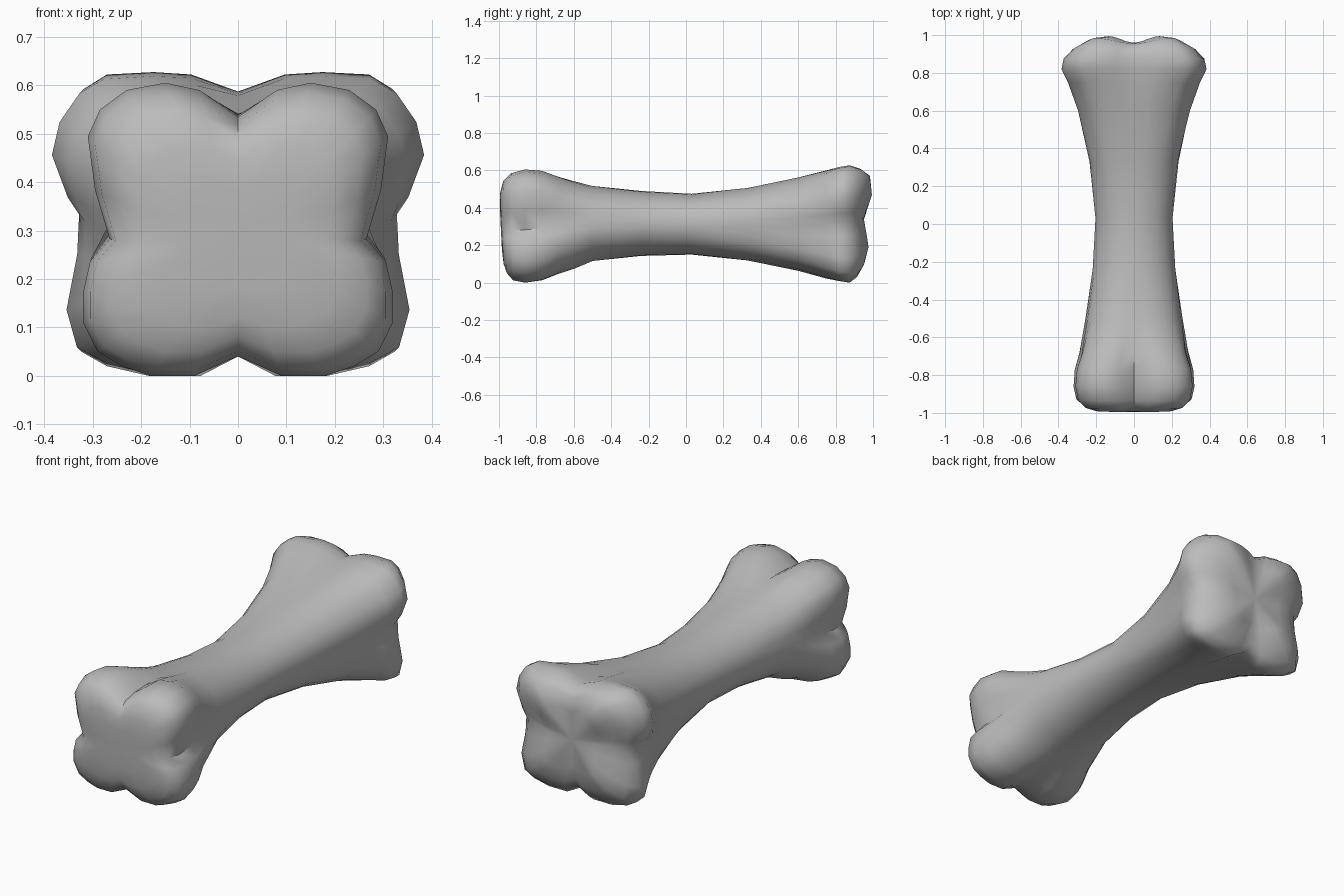
import bpy
import bmesh
import math

default_cube = bpy.data.objects.get("Cube")
if default_cube:
    bpy.data.objects.remove(default_cube, do_unlink=True)


def make_material(name, colour):
    material = bpy.data.materials.new(name)
    material.use_nodes = True
    material.diffuse_color = colour
    shader = material.node_tree.nodes["Principled BSDF"]
    shader.inputs["Base Color"].default_value = colour
    shader.inputs["Roughness"].default_value = 0.7
    return material


def normalise(outline):
    """Scale a half outline to unit half width and heights from -1 to 1."""
    width = max(x for x, z in outline)
    low = min(z for x, z in outline)
    high = max(z for x, z in outline)
    return [(x / width, 2 * (z - low) / (high - low) - 1) for x, z in outline]


# Half outlines, top centre to bottom centre: four-lobed knuckles, round shaft
front_knuckle = normalise([
    (0, .53), (.08, .585), (.15, .6), (.23, .585), (.285, .545), (.31, .49),
    (.295, .38), (.265, .28), (.305, .235), (.32, .17), (.32, .11),
    (.29, .05), (.24, .02), (.18, 0), (.09, 0), (0, .04)])
back_knuckle = normalise([
    (0, .585), (.1, .62), (.18, .625), (.28, .62), (.33, .59), (.37, .53),
    (.385, .46), (.35, .37), (.325, .335), (.33, .25), (.355, .13),
    (.335, .05), (.28, .02), (.19, 0), (.08, 0), (0, .04)])
steps = len(front_knuckle) - 1
shaft = [(math.sin(math.pi * i / steps), math.cos(math.pi * i / steps))
         for i in range(steps + 1)]

# Sections: y, half width, bottom, top, knuckle amount, end lean, valley depth
sections = [
    (-.99, .12, .18, .40, .5, -.015, 0),
    (-.985, .21, .1, .48, .8, -.015, 0),
    (-.967, .265, .05, .545, 1, -.012, 0),
    (-.93, .305, .013, .585, 1, -.005, 0),
    (-.86, .32, 0, .605, 1, 0, 0),
    (-.77, .315, .012, .60, .9, 0, 0),
    (-.68, .295, .045, .575, .55, 0, 0),
    (-.6, .28, .07, .55, .35, 0, 0),
    (-.5, .26, .112, .522, .15, 0, 0),
    (-.24, .22, .143, .49, 0, 0, 0),
    (.03, .205, .15, .475, 0, 0, 0),
    (.33, .24, .115, .51, .15, 0, 0),
    (.6, .305, .06, .567, .4, 0, 0),
    (.75, .355, .02, .605, .7, 0, 0),
    (.82, .385, .008, .62, .95, 0, 0),
    (.875, .372, 0, .627, 1, 0, 0),
    (.93, .325, .03, .608, 1, .01, .015),
    (.97, .25, .08, .575, 1, .02, .03),
    (.985, .16, .16, .49, .9, .02, .035),
]


def section_ring(y, width, bottom, top, amount, lean, valley):
    knuckle = front_knuckle if y < 0 else back_knuckle
    middle, half = (top + bottom) / 2, (top - bottom) / 2
    points = []
    for (sx, sz), (kx, kz) in zip(shaft, knuckle):
        x = width * (sx + (kx - sx) * amount)
        z = middle + half * (sz + (kz - sz) * amount)
        # valleys lie between the four lobes, where the shaft meets its axes
        sunk = valley * (sz * sz - sx * sx) ** 2
        points.append((x, y + lean * (z - middle) / 0.3 - sunk, z))
    mirrored = [(-x, py, z) for x, py, z in reversed(points[1:-1])]
    return points + mirrored


# Loft the sections and close each end with a fan
mesh = bpy.data.meshes.new("bone")
bm = bmesh.new()
rings = [[bm.verts.new(p) for p in section_ring(*s)] for s in sections]
count = len(rings[0])
for ring, following in zip(rings, rings[1:]):
    for i in range(count):
        j = (i + 1) % count
        bm.faces.new((ring[i], ring[j], following[j], following[i]))
for ring, centre in ((rings[0], (0, -.99, .29)), (rings[-1], (0, .945, .32))):
    hub = bm.verts.new(centre)
    for i in range(count):
        bm.faces.new((hub, ring[i], ring[(i + 1) % count]))
bmesh.ops.recalc_face_normals(bm, faces=bm.faces)
bm.to_mesh(mesh)
bm.free()

bone = bpy.data.objects.new("bone", mesh)
bpy.context.collection.objects.link(bone)
mesh.materials.append(make_material("bone grey", (0.5, 0.5, 0.5, 1)))

bpy.ops.object.select_all(action="DESELECT")
bone.select_set(True)
bpy.context.view_layer.objects.active = bone
bpy.ops.object.shade_smooth_by_angle(angle=math.radians(50))
